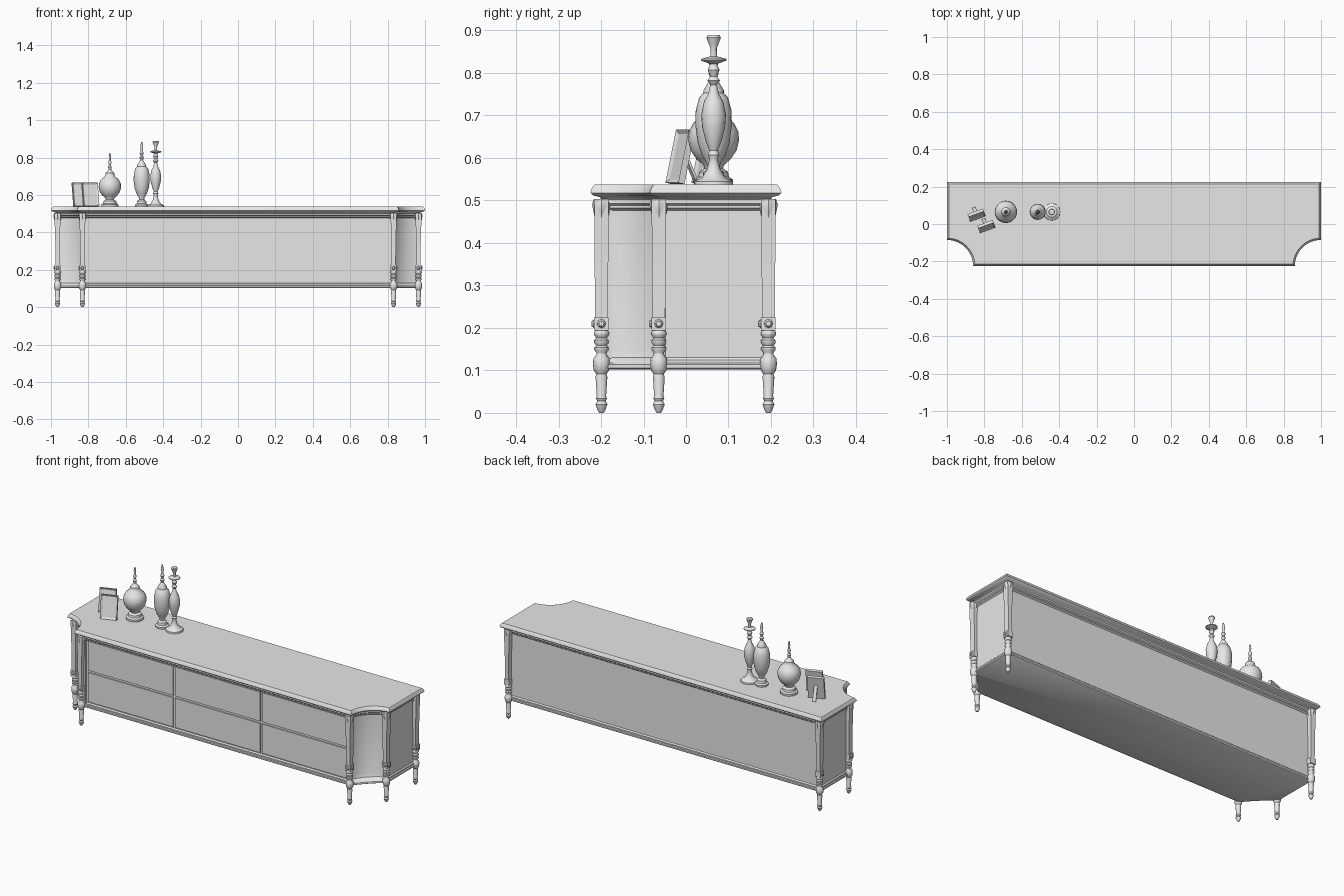
import bpy, bmesh, math
from mathutils import Matrix, Vector

old = bpy.data.objects.get("Cube")
if old:
    bpy.data.objects.remove(old, do_unlink=True)

grey = bpy.data.materials.new("plain grey")
grey.use_nodes = True
grey.diffuse_color = (0.8, 0.8, 0.8, 1)
grey.node_tree.nodes["Principled BSDF"].inputs["Base Color"].default_value = (0.8, 0.8, 0.8, 1)


def finish(name, bm, matrix=None, smooth=False):
    bmesh.ops.recalc_face_normals(bm, faces=bm.faces)
    mesh = bpy.data.meshes.new(name)
    bm.to_mesh(mesh)
    bm.free()
    mesh.materials.append(grey)
    ob = bpy.data.objects.new(name, mesh)
    bpy.context.collection.objects.link(ob)
    if matrix:
        ob.matrix_world = matrix
    if smooth:
        bpy.ops.object.select_all(action='DESELECT')
        ob.select_set(True)
        bpy.context.view_layer.objects.active = ob
        bpy.ops.object.shade_smooth_by_angle(angle=math.radians(40))
    return ob


def loft(name, rings, smooth=False):
    """Skin a stack of equal-length rings and cap both ends."""
    bm = bmesh.new()
    loops = [[bm.verts.new(p) for p in ring] for ring in rings]
    n = len(loops[0])
    for a, b in zip(loops, loops[1:]):
        for i in range(n):
            j = (i + 1) % n
            bm.faces.new((a[i], a[j], b[j], b[i]))
    bm.faces.new(loops[0])
    bm.faces.new(loops[-1])
    return finish(name, bm, None, smooth)


def lathe(name, x, y, profile, sides=16, z0=0.0):
    rings = [[(x + r * math.cos(2 * math.pi * i / sides),
               y + r * math.sin(2 * math.pi * i / sides), z0 + z)
              for i in range(sides)] for r, z in profile]
    return loft(name, rings, True)


def box(name, lo, hi, matrix=None):
    bm = bmesh.new()
    bmesh.ops.create_cube(bm, size=1)
    for v in bm.verts:
        v.co = Vector([(a + b) / 2 + c * (b - a) for a, b, c in zip(lo, hi, v.co)])
    return finish(name, bm, matrix)


def outline(d, z, flat=0.0):
    """Rectangle inset by d with scooped front corners; flat straightens the scoop."""
    r, steps = 0.14 + d, 10
    t0, t1 = math.asin(d / r), math.acos(d / r)
    arc = []
    for i in range(steps + 1):
        t = t0 + (t1 - t0) * i / steps
        arc.append(Vector((1 - r * math.sin(t), -0.225 + r * math.cos(t), z)))
    arc = [p.lerp(arc[0].lerp(arc[-1], i / steps), flat) for i, p in enumerate(arc)]
    right = [Vector((1 - d, 0.225 - d, z))] + arc
    left = [Vector((-p.x, p.y, z)) for p in reversed(right)]
    return right + left


# Moulded top and scooped cabinet body
loft("table_top", [outline(d, z) for d, z in (
    (0.03, 0.498), (0.022, 0.508), (0.006, 0.512), (0.0, 0.518),
    (0.004, 0.53), (0.01, 0.537))], True)
loft("cabinet_body", [outline(*s) for s in (
    (0.035, 0.102, 0.8), (0.03, 0.106, 0.8), (0.03, 0.114, 0.75), (0.035, 0.117, 0.7),
    (0.035, 0.124, 0.5), (0.041, 0.13, 0.3), (0.041, 0.15), (0.041, 0.476),
    (0.033, 0.482), (0.033, 0.488), (0.027, 0.493), (0.027, 0.502))], True)

# Drawer fronts: three columns, two rows
front = -0.225 + 0.041
width, height, gap = 0.528, 0.164, 0.012
for col in range(3):
    for row in range(2):
        x = -0.798 + col * (width + gap)
        z = 0.137 + row * (height + gap)
        box("drawer_front", (x, front - 0.006, z), (x + width, front + 0.01, z + height))
for side in (-1, 1):
    box("front_stile", (side * 0.82 - 0.01, front - 0.008, 0.125),
        (side * 0.82 + 0.01, front + 0.01, 0.48))

# Turned legs with square block, tapering post and carved bracket
LEG = [(0.005, 0), (0.009, 0.006), (0.014, 0.02), (0.010, 0.028), (0.013, 0.034),
       (0.011, 0.04), (0.014, 0.085), (0.012, 0.091), (0.018, 0.1), (0.020, 0.115),
       (0.019, 0.128), (0.012, 0.137), (0.012, 0.142), (0.017, 0.148), (0.017, 0.154),
       (0.012, 0.158), (0.017, 0.165), (0.017, 0.171), (0.012, 0.176), (0.018, 0.184),
       (0.018, 0.189), (0.014, 0.194)]
BRACKET = [(0.004, 0.436), (0.012, 0.445), (0.015, 0.455), (0.019, 0.475),
           (0.022, 0.49), (0.018, 0.503)]


def square(x, y, hx, hy, z):
    return [(x + a * hx, y + b * hy, z) for a, b in ((-1, -1), (1, -1), (1, 1), (-1, 1))]


def rosette(matrix):
    bm = bmesh.new()
    bmesh.ops.create_cone(bm, cap_ends=True, segments=8, radius1=0.012, radius2=0.006, depth=0.008)
    finish("leg_rosette", bm, matrix)


for side in (-1, 1):
    for label, x, y in (("front", 0.832, -0.199), ("middle", 0.965, -0.064), ("back", 0.965, 0.194)):
        x *= side
        lathe(label + "_leg", x, y, LEG)
        loft(label + "_leg_block", [square(x, y, 0.016, 0.017, z) for z in (0.194, 0.225)])
        loft(label + "_leg_post", [square(x, y, 0.011, 0.015, 0.225),
                                   square(x, y, 0.012, 0.016, 0.35),
                                   square(x, y, 0.017, 0.017, 0.503)])
        lathe(label + "_leg_bracket", x, y, BRACKET, 8)
        rosette(Matrix.Translation((x, y - 0.019, 0.21)) @ Matrix.Rotation(math.pi / 2, 4, 'X'))
        rosette(Matrix.Translation((x + side * 0.018, y, 0.21))
                @ Matrix.Rotation(side * math.pi / 2, 4, 'Y'))

# Ornaments standing on the top
TOP = 0.537
lathe("round_urn", -0.685, 0.065, [
    (0.045, 0), (0.046, 0.012), (0.036, 0.018), (0.034, 0.03), (0.022, 0.038), (0.024, 0.046),
    (0.04, 0.06), (0.054, 0.08), (0.06, 0.105), (0.058, 0.125), (0.048, 0.145), (0.03, 0.16),
    (0.024, 0.172), (0.024, 0.18), (0.013, 0.19), (0.007, 0.2), (0.01, 0.212), (0.005, 0.222),
    (0.009, 0.236), (0.005, 0.25), (0.006, 0.268), (0.003, 0.287)], 20, TOP)
lathe("tall_urn", -0.515, 0.065, [
    (0.034, 0), (0.035, 0.01), (0.026, 0.016), (0.024, 0.03), (0.014, 0.038), (0.016, 0.05),
    (0.028, 0.07), (0.038, 0.1), (0.043, 0.14), (0.042, 0.175), (0.034, 0.205), (0.024, 0.216),
    (0.024, 0.222), (0.012, 0.242), (0.007, 0.25), (0.012, 0.262), (0.006, 0.272), (0.011, 0.285),
    (0.005, 0.3), (0.008, 0.318), (0.003, 0.346)], 20, TOP)
lathe("candlestick", -0.44, 0.065, [
    (0.046, 0), (0.045, 0.008), (0.028, 0.016), (0.016, 0.035), (0.01, 0.06), (0.014, 0.07),
    (0.01, 0.08), (0.018, 0.1), (0.027, 0.135), (0.029, 0.165), (0.023, 0.195), (0.012, 0.215),
    (0.008, 0.235), (0.015, 0.245), (0.008, 0.255), (0.014, 0.27), (0.008, 0.284), (0.03, 0.292),
    (0.03, 0.296), (0.008, 0.302), (0.007, 0.32), (0.013, 0.335), (0.017, 0.346), (0.014, 0.352)],
      20, TOP)

# Two leaning picture frames with rear struts
for x, y in ((-0.837, 0.035), (-0.785, -0.026)):
    spin = Matrix.Translation((x, y, TOP + 0.003)) @ Matrix.Rotation(math.radians(20), 4, 'Z')
    lean = spin @ Matrix.Rotation(math.radians(-12), 4, 'X')
    bm = bmesh.new()
    bmesh.ops.create_cube(bm, size=1, matrix=Matrix.Translation((0, 0, 0.064))
                          @ Matrix.Diagonal((0.088, 0.016, 0.128, 1)))
    bm.normal_update()
    face = [f for f in bm.faces if f.normal.y < -0.9]
    bmesh.ops.inset_region(bm, faces=face, thickness=0.013)
    bmesh.ops.translate(bm, verts=face[0].verts, vec=(0, 0.006, 0))
    finish("picture_frame", bm, lean)
    prop = spin @ Matrix.Translation((0, 0.055, 0)) @ Matrix.Rotation(math.radians(24), 4, 'X')
    box("frame_strut", (-0.009, -0.003, 0), (0.009, 0.003, 0.085), prop)
